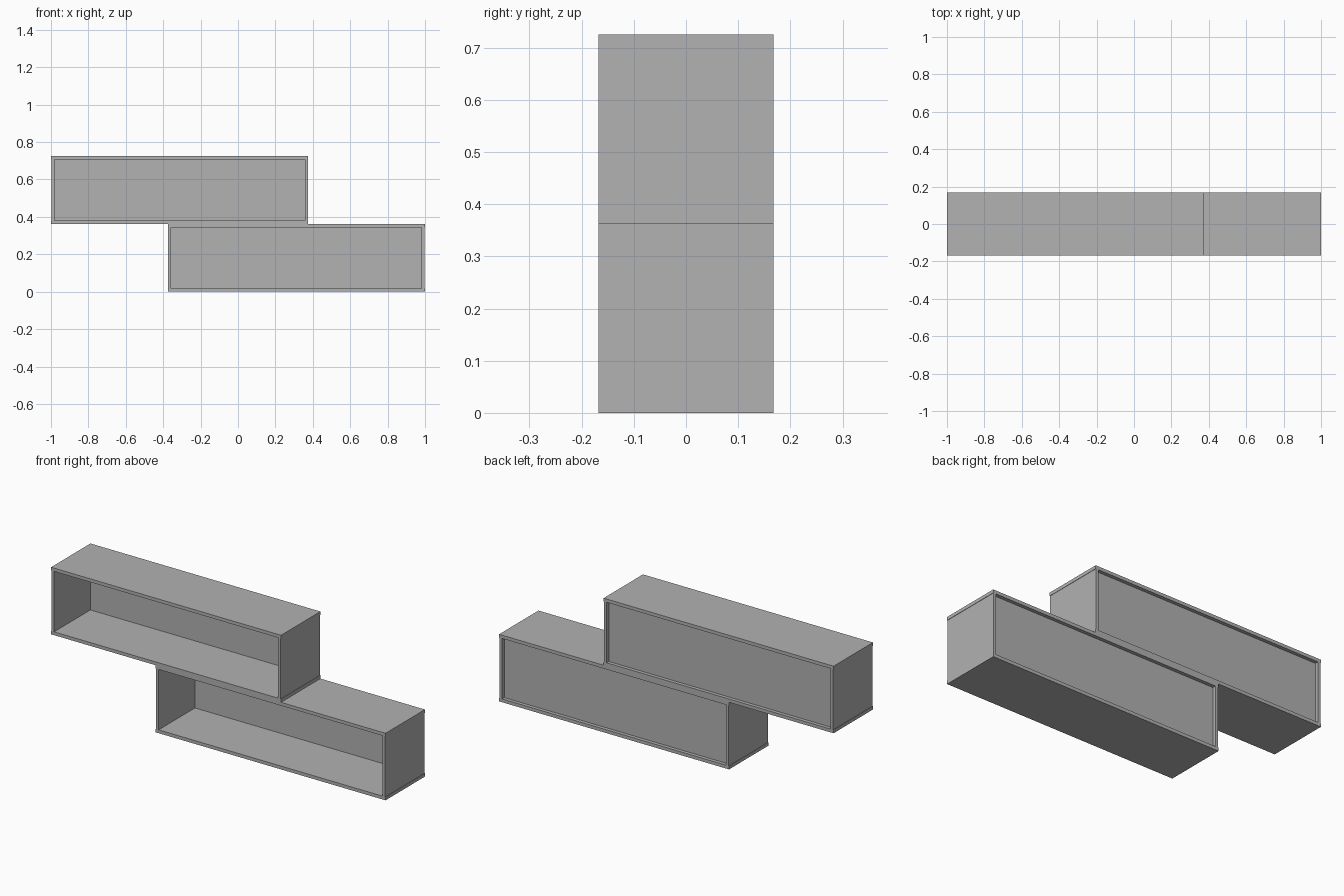
import bpy

cube = bpy.data.objects.get("Cube")
if cube:
    bpy.data.objects.remove(cube, do_unlink=True)

# Single painted grey finish
grey = bpy.data.materials.new("plain_grey")
grey.use_nodes = True
colour = (0.445, 0.445, 0.445, 1)
grey.diffuse_color = colour
grey.node_tree.nodes["Principled BSDF"].inputs["Base Color"].default_value = colour

LENGTH, HEIGHT, HALF_DEPTH = 1.375, 0.3625, 0.168
BOARD = 0.018      # board thickness
REVEAL = 0.002     # end boards sit slightly inside the long boards
BACK_FRONT, BACK_REAR = 0.142, 0.149


def board(name, low, high):
    """Box-shaped board between two opposite corners."""
    centre = [(a + b) / 2 for a, b in zip(low, high)]
    bpy.ops.mesh.primitive_cube_add(size=1, location=centre)
    obj = bpy.context.object
    obj.name = name
    obj.scale = [b - a for a, b in zip(low, high)]
    bpy.ops.object.transform_apply(location=False, rotation=False, scale=True)
    obj.data.materials.append(grey)


def shelf_box(name, x0, z0):
    """Open-fronted box with a recessed back panel."""
    x1, z1 = x0 + LENGTH, z0 + HEIGHT
    d = HALF_DEPTH
    # Long boards
    board(name + "_bottom_board", (x0, -d, z0), (x1, d, z0 + BOARD))
    board(name + "_top_board", (x0, -d, z1 - BOARD), (x1, d, z1))
    # End boards
    for side, a in (("right", x0 + REVEAL), ("left", x1 - BOARD)):
        board(f"{name}_{side}_end", (a, -d, z0 + BOARD),
              (a + BOARD - REVEAL, d, z1 - BOARD))
    # Back panel
    board(name + "_back_panel", (x0 + BOARD, BACK_FRONT, z0 + BOARD),
          (x1 - BOARD, BACK_REAR, z1 - BOARD))


shelf_box("lower_shelf", 1 - LENGTH, 0)
shelf_box("upper_shelf", -1, HEIGHT)
